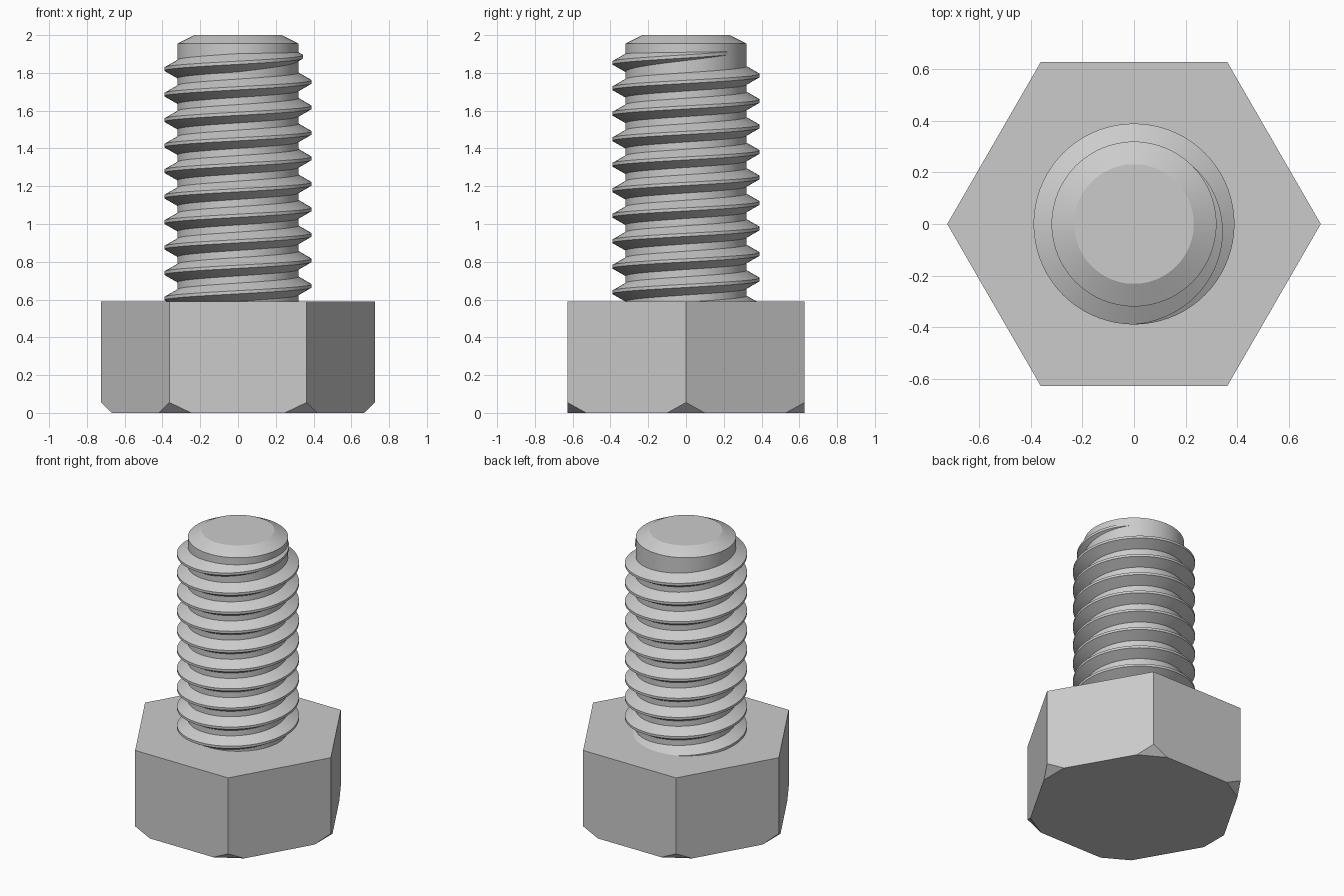
import bpy
import bmesh
from math import cos, sin, radians, tau
from mathutils import Vector

cube = bpy.data.objects.get("Cube")
if cube:
    bpy.data.objects.remove(cube, do_unlink=True)

HEAD_R, HEAD_TOP = 0.725, 0.59
CORE_R, CREST_R, PITCH = 0.32, 0.39, 0.135

steel = bpy.data.materials.new("grey steel")
steel.use_nodes = True
grey = (0.6, 0.6, 0.6, 1)
steel.diffuse_color = grey
steel.node_tree.nodes["Principled BSDF"].inputs["Base Color"].default_value = grey


def finish(bm, name, smooth=False):
    bmesh.ops.recalc_face_normals(bm, faces=bm.faces)
    mesh = bpy.data.meshes.new(name)
    bm.to_mesh(mesh)
    bm.free()
    mesh.materials.append(steel)
    obj = bpy.data.objects.new(name, mesh)
    bpy.context.collection.objects.link(obj)
    if smooth:
        bpy.ops.object.select_all(action='DESELECT')
        obj.select_set(True)
        bpy.context.view_layer.objects.active = obj
        bpy.ops.object.shade_smooth_by_angle(angle=radians(20))
    return obj


def skin(bm, rings, closed_ring=True):
    """Join consecutive vertex rings with quads and cap both ends."""
    for a, b in zip(rings, rings[1:]):
        for i in range(len(a)):
            j = (i + 1) % len(a)
            bm.faces.new((a[i], a[j], b[j], b[i]))
    bm.faces.new(rings[0])
    bm.faces.new(rings[-1])


def lathe(bm, profile, sides):
    skin(bm, [[bm.verts.new((r * cos(tau * i / sides), r * sin(tau * i / sides), z))
               for i in range(sides)] for r, z in profile])


# Hexagonal head with its bottom corners cut off flat
bm = bmesh.new()
lathe(bm, [(HEAD_R, 0), (HEAD_R, HEAD_TOP)], 6)
for k in range(6):
    d = Vector((cos(tau * k / 6), sin(tau * k / 6), 0))
    cut = bmesh.ops.bisect_plane(
        bm, geom=bm.verts[:] + bm.edges[:] + bm.faces[:], dist=1e-5,
        plane_co=d * HEAD_R + Vector((0, 0, 0.055)),
        plane_no=d * 0.055 - Vector((0, 0, 0.0575)), clear_outer=True)
    rim = [g for g in cut["geom_cut"] if isinstance(g, bmesh.types.BMEdge)]
    bmesh.ops.edgenet_fill(bm, edges=rim)
finish(bm, "hex_head")

# Shaft core with a chamfered tip
bm = bmesh.new()
lathe(bm, [(CORE_R, HEAD_TOP - 0.05), (CORE_R, 1.955), (0.232, 2.0)], 96)
finish(bm, "shaft_core", smooth=True)

# Right-handed helical thread, sinking into the core at its upper end
bm = bmesh.new()
SECTION = [(-0.09, -0.06), (0, -0.0084), (0, 0.0084), (-0.09, 0.06)]
rings = []
for deg in range(-3240, 411, 5):
    fade = max(0, (deg - 270) / 135)
    radius = CREST_R - (CREST_R - CORE_R) * fade
    z = 1.82 + PITCH * (deg - 180) / 360
    a = radians(deg)
    rings.append([bm.verts.new(((radius + dr) * cos(a), (radius + dr) * sin(a), z + dz))
                  for dr, dz in SECTION])
skin(bm, rings)
finish(bm, "thread", smooth=True)
